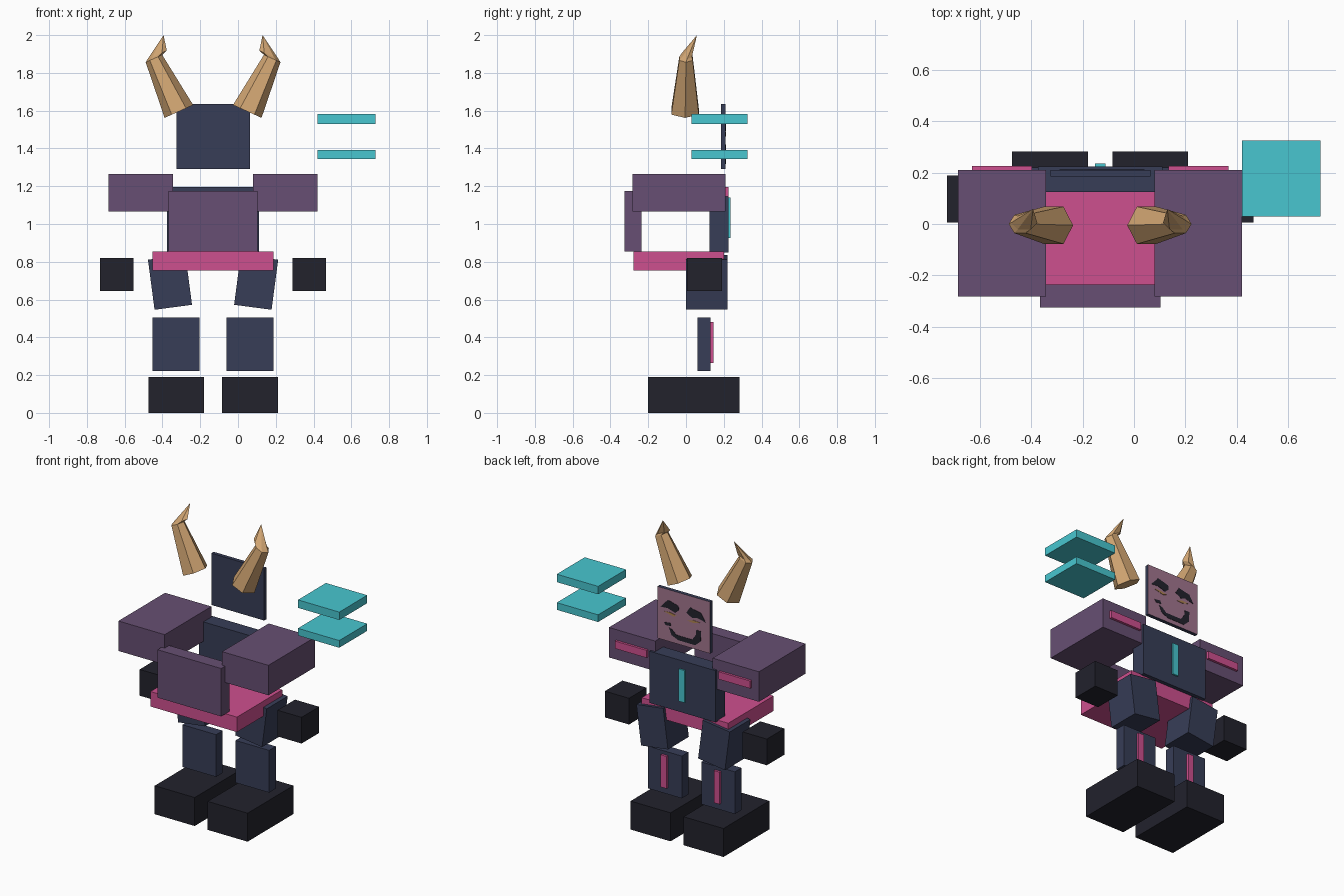
import bpy, bmesh, math
from mathutils import Vector, Matrix

if "Cube" in bpy.data.objects:
    bpy.data.objects.remove(bpy.data.objects["Cube"])

MID = -0.132  # the body's own mirror line; the side plates shift it off centre


def material(name, r, g, b):
    lin = [((c / 255 + 0.055) / 1.055) ** 2.4 for c in (r, g, b)]
    m = bpy.data.materials.new(name)
    m.diffuse_color = (*lin, 1)
    m.use_nodes = True
    m.node_tree.nodes["Principled BSDF"].inputs["Base Color"].default_value = m.diffuse_color
    return m


NAVY = material("navy", 55, 61, 87)
PURPLE = material("purple", 103, 79, 115)
PINK = material("pink", 206, 80, 143)
TEAL = material("teal", 72, 198, 208)
BLACK = material("near black", 34, 34, 44)
HORN = material("horn tan", 210, 166, 115)
MAUVE = material("face mauve", 162, 118, 142)
GOLD = material("gold", 176, 132, 82)


def finish(name, bm, *mats):
    bmesh.ops.recalc_face_normals(bm, faces=bm.faces)
    me = bpy.data.meshes.new(name)
    bm.to_mesh(me)
    bm.free()
    for m in mats:
        me.materials.append(m)
    ob = bpy.data.objects.new(name, me)
    bpy.context.collection.objects.link(ob)
    return ob


def box(name, mat, x, y, z, tilt=0):
    """Box from (min, max) ranges, optionally tilted about y."""
    bm = bmesh.new()
    bmesh.ops.create_cube(bm, size=1)
    size = [r[1] - r[0] for r in (x, y, z)]
    mid = Vector([(r[0] + r[1]) / 2 for r in (x, y, z)])
    m = Matrix.Translation(mid) @ Matrix.Rotation(math.radians(tilt), 4, 'Y')
    bm.transform(m @ Matrix.Diagonal((*size, 1)))
    return finish(name, bm, mat)


def pair(name, mat, x, y, z, tilt=0):
    """The same box on both sides of the body."""
    box(name + "_left", mat, x, y, z, tilt)
    box(name + "_right", mat, (2 * MID - x[1], 2 * MID - x[0]), y, z, -tilt)


# Legs
pair("foot", BLACK, (-0.475, -0.18), (-0.2, 0.283), (0, 0.19))
pair("shin", NAVY, (-0.452, -0.204), (0.06, 0.13), (0.222, 0.504))
pair("shin_stripe", PINK, (-0.35, -0.307), (0.13, 0.145), (0.265, 0.48))
pair("thigh", NAVY, (-0.46, -0.26), (0, 0.22), (0.558, 0.825), -7.5)

# Torso
box("hip_slab", PINK, (-0.452, 0.187), (-0.278, 0.2), (0.755, 0.855))
box("belly_plate", PURPLE, (-0.367, 0.103), (-0.325, -0.235), (0.855, 1.175))
box("back_plate", NAVY, (-0.375, 0.112), (0.125, 0.225), (0.85, 1.195))
box("back_stripe", TEAL, (MID - 0.021, MID + 0.021), (0.225, 0.236), (0.925, 1.14))

# Arms
pair("shoulder", PURPLE, (-0.686, -0.344), (-0.282, 0.21), (1.065, 1.265))
pair("shoulder_stripe", PINK, (-0.632, -0.398), (0.21, 0.226), (1.145, 1.195))
pair("hand", BLACK, (-0.73, -0.552), (0.005, 0.19), (0.645, 0.82))

# Floating plates at the side
box("upper_side_plate", TEAL, (0.422, 0.727), (0.03, 0.325), (1.53, 1.583))
box("lower_side_plate", TEAL, (0.422, 0.727), (0.03, 0.325), (1.345, 1.393))

# Head panel with a mauve rear face
head = box("head", NAVY, (-0.326, 0.064), (0.185, 0.21), (1.29, 1.635))
head.data.materials.append(MAUVE)
for p in head.data.polygons:
    p.material_index = 1 if p.normal.y > 0.5 else 0


def face_mark(name, mat, pts):
    """Thin plate on the face; pts run 0..1 across and down the panel."""
    bm = bmesh.new()
    vs = [bm.verts.new((0.064 - 0.39 * u, 0.208, 1.635 - 0.345 * v)) for u, v in pts]
    f = bm.faces.new(vs)
    out = bmesh.ops.extrude_face_region(bm, geom=[f])
    top = [g for g in out["geom"] if isinstance(g, bmesh.types.BMVert)]
    bmesh.ops.translate(bm, verts=top, vec=(0, 0.004, 0))
    finish(name, bm, mat)


face_mark("eye_a", BLACK, [(.06, .37), (.2, .2), (.4, .26), (.41, .34), (.34, .41), (.2, .36)])
face_mark("eye_b", BLACK, [(.55, .34), (.62, .22), (.83, .27), (.91, .42), (.75, .38), (.66, .41)])
face_mark("cheek_a", GOLD, [(.12, .44), (.24, .43), (.37, .46), (.3, .49)])
face_mark("cheek_b", GOLD, [(.57, .49), (.68, .45), (.81, .46), (.68, .5)])
face_mark("mouth", BLACK, [(.22, .73), (.28, .75), (.36, .83), (.66, .83), (.73, .72), (.74, .62),
                           (.83, .62), (.82, .82), (.72, .92), (.4, .92), (.27, .86)])
face_mark("mouth_corner", BLACK, [(.13, .65), (.24, .63), (.26, .69), (.16, .7)])


# Horns: six-sided loft with a bent, pointed tip
def horn(name, side):
    # ring centre x, z, half-width across, half-depth in y, y offset
    rings = [(-0.313, 1.596, 0.083, 0.084, -0.005),
             (-0.445, 1.876, 0.048, 0.041, 0.0),
             (-0.428, 1.895, 0.056, 0.03, 0.005)]
    bm = bmesh.new()
    loops = []
    for cx, cz, rx, ry, oy in rings:
        loop = []
        for i in range(6):
            a = math.tau * i / 6
            w = rx * math.cos(a)
            x = cx + 0.91 * w
            loop.append(bm.verts.new((MID + side * (x - MID), oy + ry * math.sin(a),
                                      cz + 0.41 * w)))
        loops.append(loop)
    tip = bm.verts.new((MID + side * (-0.394 - MID), 0.058, 2.0))
    bm.faces.new(loops[0])
    for i in range(6):
        j = (i + 1) % 6
        for lo, hi in zip(loops, loops[1:]):
            bm.faces.new((lo[i], lo[j], hi[j], hi[i]))
        bm.faces.new((loops[-1][i], loops[-1][j], tip))
    finish(name, bm, HORN)


horn("horn_left", 1)
horn("horn_right", -1)
